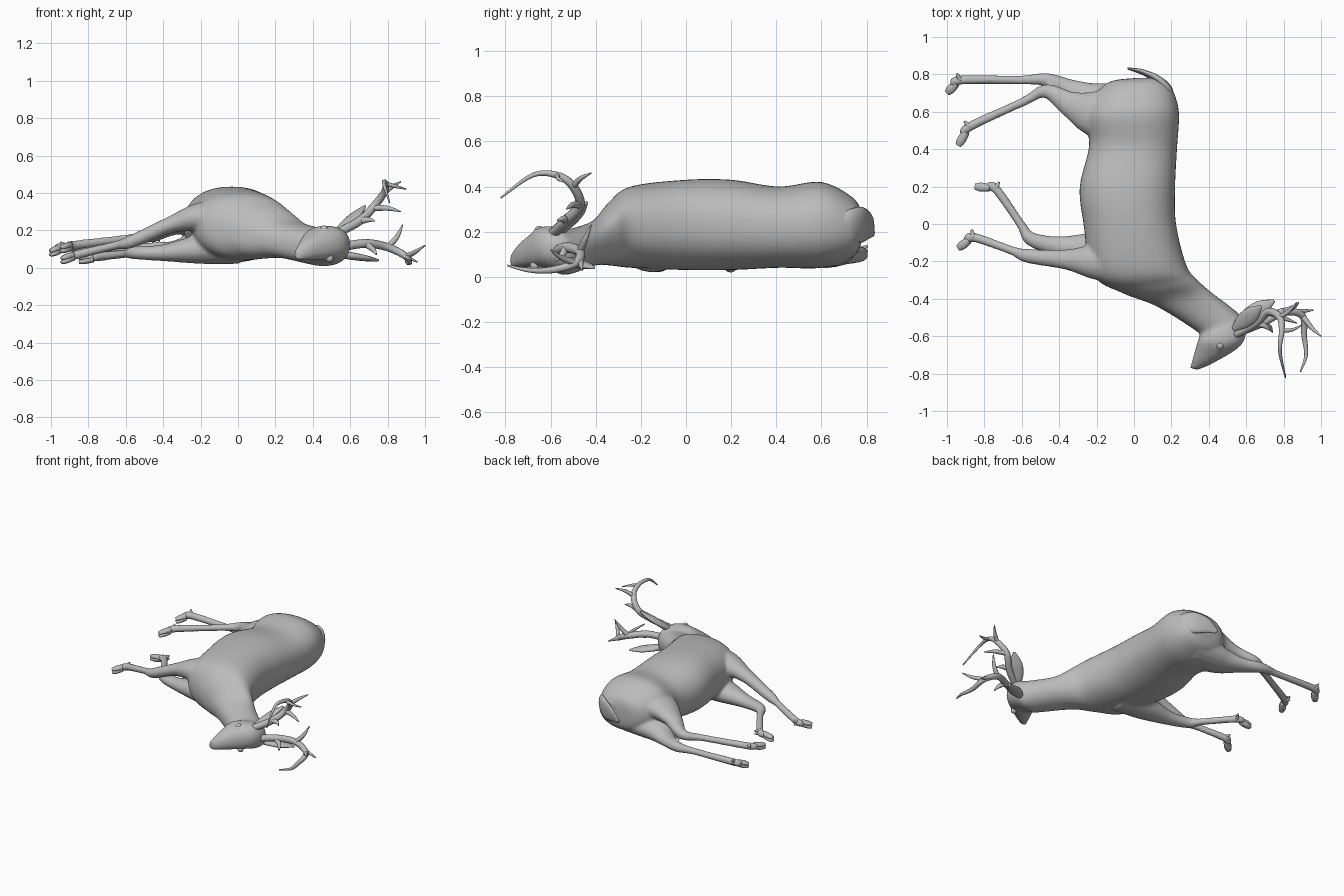
import bpy
import bmesh
import math
from mathutils import Vector

if "Cube" in bpy.data.objects:
    bpy.data.objects.remove(bpy.data.objects["Cube"], do_unlink=True)

grey = bpy.data.materials.new("plain grey")
grey.use_nodes = True
grey.diffuse_color = (0.5, 0.5, 0.5, 1)
grey.node_tree.nodes["Principled BSDF"].inputs["Base Color"].default_value = grey.diffuse_color
UP = Vector((0, 0, 1))


def smooth_rows(rows, steps=6):
    """Catmull-Rom interpolation of rows of numbers."""
    result = []
    last = len(rows) - 1
    for i in range(last):
        before, start, end, after = rows[max(i - 1, 0)], rows[i], rows[i + 1], rows[min(i + 2, last)]
        for step in range(steps):
            t = step / steps
            row = []
            for p, q, r, s in zip(before, start, end, after):
                leave, arrive = (r - p) / 2, (s - q) / 2
                bend = r - q - leave
                sag = arrive - leave - 2 * bend
                row.append(q + leave * t + bend * t * t + sag * t * t * (t - 1))
            result.append(row)
    result.append(list(rows[last]))
    return result


def swell(value, power):
    return math.copysign(abs(value) ** power, value)


def add_loft(bm, rings, sides, power=1):
    """Skin a row of (centre, half axis, half axis) ovals; a power below one squares them."""
    loops = []
    for centre, u, v in rings:
        angles = [math.tau * k / sides for k in range(sides)]
        loops.append([bm.verts.new(centre + u * swell(math.cos(a), power) + v * swell(math.sin(a), power))
                      for a in angles])
    for first, second in zip(loops, loops[1:]):
        for k in range(sides):
            following = (k + 1) % sides
            bm.faces.new((first[k], first[following], second[following], second[k]))
    bm.faces.new(list(reversed(loops[0])))
    bm.faces.new(loops[-1])


def add_tube(bm, points, widths, heights, sides=12):
    """Smooth tube through points, with a sideways and an upright radius at each."""
    rows = smooth_rows([(*p, w, h) for p, w, h in zip(points, widths, heights)])
    centres = [Vector(row[:3]) for row in rows]
    rings, side = [], None
    for i, (*_, width, height) in enumerate(rows):
        tangent = (centres[min(i + 1, len(rows) - 1)] - centres[max(i - 1, 0)]).normalized()
        side = tangent.cross(UP) if side is None else side - tangent * side.dot(tangent)
        side.normalize()
        rings.append((centres[i], side * width, side.cross(tangent) * height))
    add_loft(bm, rings, sides)


def add_ball(bm, place, radius):
    ball = bmesh.ops.create_uvsphere(bm, u_segments=16, v_segments=10, radius=radius)
    bmesh.ops.translate(bm, verts=ball["verts"], vec=place)


def finish(name, bm):
    bmesh.ops.recalc_face_normals(bm, faces=bm.faces)
    mesh = bpy.data.meshes.new(name)
    bm.to_mesh(mesh)
    bm.free()
    mesh.materials.append(grey)
    for face in mesh.polygons:
        face.use_smooth = True
    obj = bpy.data.objects.new(name, mesh)
    bpy.context.collection.objects.link(obj)
    return obj


def add_torso(bm):
    """Rump to nose: each ring is spine x y, belly x y, middle height, half height."""
    rump = [(.14, .78, 0, .78, .22, .06), (.2, .73, -.15, .75, .22, .13)]
    trunk = [(.24, .6, -.26, .6, .23, .19), (.23, .4, -.24, .42, .22, .18),
             (.22, .2, -.29, .2, .23, .2), (.225, 0, -.27, 0, .23, .2),
             (.28, -.22, -.22, -.27, .22, .18)]
    neck = [(.34, -.3, -.06, -.37, .19, .14), (.42, -.37, .12, -.44, .15, .1),
            (.56, -.48, .33, -.57, .11, .1)]
    head = [(.6, -.55, .35, -.6, .12, .1), (.57, -.65, .34, -.63, .13, .09),
            (.43, -.74, .32, -.7, .1, .06), (.34, -.78, .3, -.77, .07, .03)]
    rings = []
    for spine_x, spine_y, belly_x, belly_y, middle, half in smooth_rows(rump + trunk + neck + head):
        spine, belly = Vector((spine_x, spine_y, middle)), Vector((belly_x, belly_y, middle))
        rings.append(((spine + belly) / 2, (spine - belly) / 2, UP * half))
    add_loft(bm, rings, 40, 0.88)


def add_leg(bm, bulk, root, thigh, shin, joint, fetlock, toe):
    """All legs share one taper: heavy root, knobbly joint, thin shank, thicker fetlock."""
    shank = Vector(joint).lerp(Vector(fetlock), 0.3)
    ankle = Vector(fetlock).lerp(Vector(toe), 0.4)
    points = [root, thigh, shin, joint, shank, fetlock, ankle]
    add_tube(bm, points, [.13 * bulk, .1 * bulk, .055 * bulk, .038, .024, .025, .022],
             [.1, .08, .045, .035, .023, .025, .022], 16)


# Legs: bulk of the thigh, then root, thigh, shin, joint, fetlock, toe
legs = [
    [1, (0, -.2, .27), (-.2, -.2, .27), (-.36, -.19, .23), (-.57, -.17, .14), (-.86, -.07, .07), (-.94, -.13, .04)],
    [1, (0, -.15, .12), (-.2, -.14, .1), (-.4, -.12, .08), (-.55, -.08, .08), (-.74, .19, .06), (-.85, .2, .04)],
    [1.3, (0, .58, .27), (-.2, .59, .26), (-.34, .64, .22), (-.47, .71, .17), (-.88, .52, .12), (-.94, .42, .1)],
    [1.2, (0, .6, .14), (-.2, .64, .12), (-.34, .71, .1), (-.47, .77, .1), (-.93, .77, .11), (-1, .7, .08)],
]

# Body fused into one skin, with brow ridges
bm = bmesh.new()
add_torso(bm)
for leg in legs:
    add_leg(bm, *leg)
for brow in [(.46, -.65, .19), (.48, -.66, .07)]:
    add_ball(bm, brow, 0.03)
body = finish("body", bm)
fuse = body.modifiers.new("fuse", "REMESH")
fuse.mode = "VOXEL"
fuse.voxel_size = 0.01
fuse.use_smooth_shade = True
soften = body.modifiers.new("soften", "SMOOTH")
soften.iterations = 6

# Cloven hooves, with dewclaws on the outside of the fetlock bend
bm = bmesh.new()
for leg in legs:
    joint, fetlock, toe = [Vector(point) for point in leg[-3:]]
    ankle = fetlock.lerp(toe, 0.3)
    outward = (fetlock - joint).normalized() - (toe - fetlock).normalized()
    spur = fetlock + outward.normalized() * 0.04
    for shift in (UP * 0.01, UP * -0.01):
        add_tube(bm, [ankle + shift / 2, ankle.lerp(toe, 0.6) + shift, toe + shift],
                 [.02, .024, .016], [.02, .016, .01])
        add_tube(bm, [fetlock + shift, spur + shift], [.016, .006], [.014, .006])
finish("hooves", bm)

# Flat tail folded around the rump
bm = bmesh.new()
add_tube(bm, [(.2, .66, .24), (.18, .72, .24), (.13, .77, .23), (.05, .81, .22), (-.03, .83, .19)],
         [.015, .025, .022, .014, .006], [.03, .06, .08, .06, .015])
finish("tail", bm)

# Leaf shaped ears
for name, root, tip in [("upper_ear", (.54, -.56, .2), (.68, -.44, .33)),
                        ("lower_ear", (.56, -.52, .07), (.75, -.41, .04))]:
    bm = bmesh.new()
    points = [Vector(root).lerp(Vector(tip), t) for t in (0, 0.3, 0.65, 1)]
    add_tube(bm, points, [.02, .042, .042, .008], [.02, .02, .016, .006])
    finish(name, bm)


def antler(name, beam, tines):
    """A tapering beam, and tines that leave its numbered points for their tips."""
    bm = bmesh.new()
    taper = [0.024 - 0.02 * (i / (len(beam) - 1)) ** 2 for i in range(len(beam))]
    add_tube(bm, beam, taper, taper)
    for index, tip in tines:
        start, tip = Vector(beam[index]), Vector(tip)
        along = Vector(beam[index + 1]) - start
        middle = start.lerp(tip, 0.5) + along * 0.1
        radii = [taper[index] * 0.8, taper[index] * 0.6, 0.003]
        add_tube(bm, [start, middle, tip], radii, radii)
    finish(name, bm)


antler("upper_antler",
       [(.54, -.59, .19), (.65, -.53, .25), (.72, -.47, .32), (.78, -.5, .4),
        (.79, -.57, .45), (.78, -.68, .45), (.81, -.82, .35)],
       [(1, (.73, -.57, .25)), (2, (.87, -.53, .3)), (3, (.87, -.42, .46)), (4, (.9, -.54, .42))])
antler("lower_antler",
       [(.55, -.58, .11), (.68, -.53, .13), (.8, -.47, .11), (.9, -.49, .06),
        (.91, -.6, .03), (.92, -.7, .03), (.89, -.79, .05)],
       [(1, (.74, -.58, .07)), (2, (.88, -.42, .23)), (2, (.96, -.46, .03)), (3, (1, -.6, .12))])

# Eyes
for name, place in [("upper_eye", (.46, -.65, .205)), ("lower_eye", (.49, -.67, .05))]:
    bm = bmesh.new()
    add_ball(bm, place, 0.021)
    finish(name, bm)
